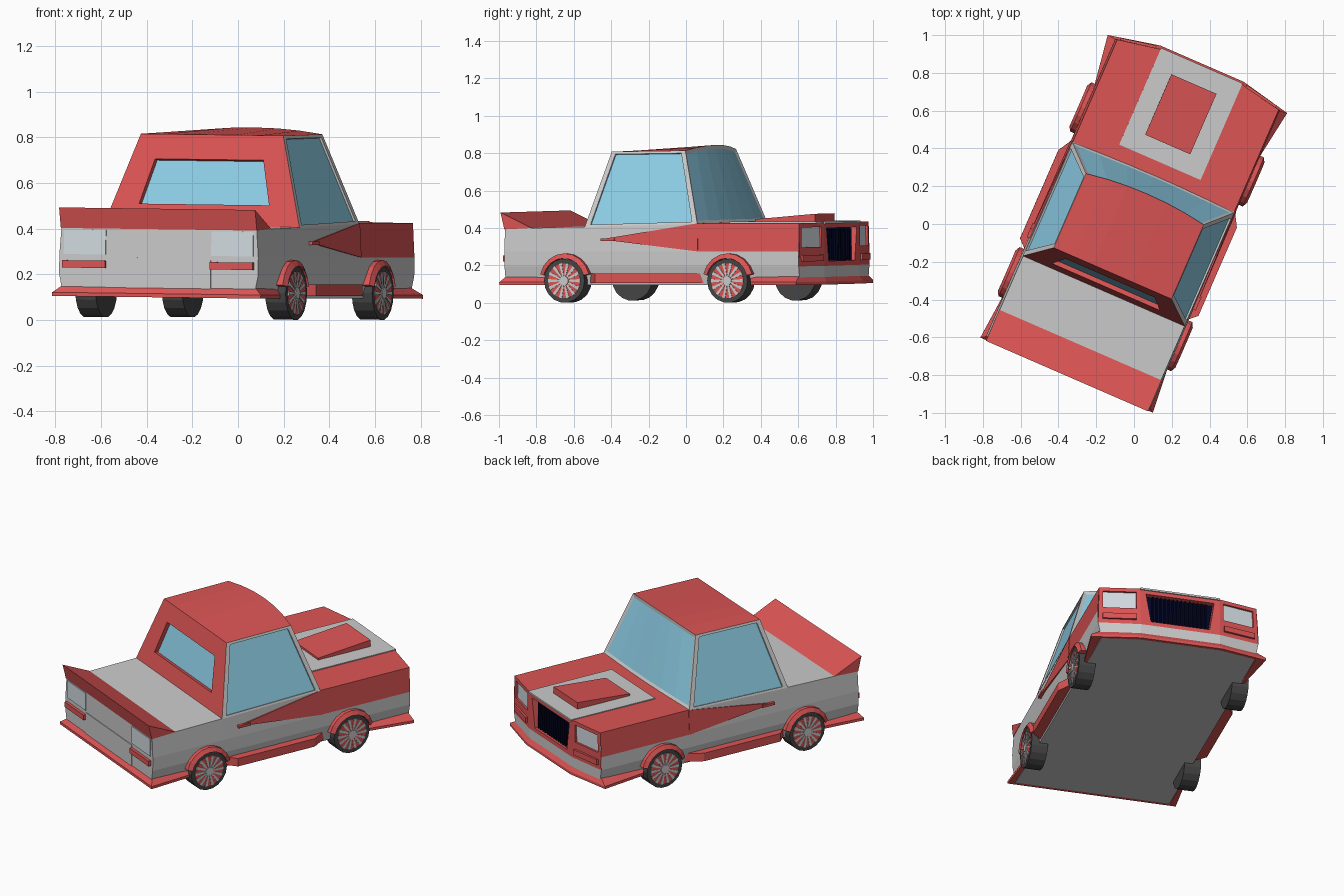
import bpy, bmesh
from math import radians, pi, sin, cos
from mathutils import Matrix, Vector

if "Cube" in bpy.data.objects:
    bpy.data.objects.remove(bpy.data.objects["Cube"])

# The car is modelled facing +Y, then turned and rolled slightly
PLACE = (Matrix.Translation((-0.009, 0.004, 0)) @ Matrix.Rotation(radians(-23.5), 4, 'Z')
         @ Matrix.Rotation(radians(0.7), 4, 'Y'))
COLORS = {'grey': (.55, .55, .55), 'red': (.72, .09, .09), 'glass': (.27, .62, .8),
          'lamp': (.65, .72, .76), 'navy': (.001, .002, .02), 'tyre': (.06, .06, .06)}
MATS = {}
for key, rgb in COLORS.items():
    MATS[key] = bpy.data.materials.new(key)
    MATS[key].diffuse_color = (*rgb, 1)
KEYS = list(COLORS)


def build(name, verts, faces, cols, solid=False):
    """Mesh object; cols is one colour key or one per face."""
    me = bpy.data.meshes.new(name)
    me.from_pydata([tuple(v) for v in verts], [], faces)
    used = [cols] if isinstance(cols, str) else sorted(set(cols))
    for k in used:
        me.materials.append(MATS[k])
    if not isinstance(cols, str):
        for p, k in zip(me.polygons, cols):
            p.material_index = used.index(k)
    if solid:
        bm = bmesh.new()
        bm.from_mesh(me)
        bmesh.ops.recalc_face_normals(bm, faces=bm.faces)
        bm.to_mesh(me)
        bm.free()
    ob = bpy.data.objects.new(name, me)
    bpy.context.collection.objects.link(ob)
    ob.matrix_world = PLACE
    return ob


def prism(name, pts, axis, lo, hi, col):
    """Extrude a 2D outline along an axis (remaining axes in xyz order)."""
    def at(p, h):
        p = list(p)
        p.insert('xyz'.index(axis), h)
        return p
    n = len(pts)
    verts = [at(p, lo) for p in pts] + [at(p, hi) for p in pts]
    faces = [list(range(n)), list(range(n, 2 * n))]
    faces += [[i, (i + 1) % n, n + (i + 1) % n, n + i] for i in range(n)]
    return build(name, verts, faces, col, True)


def box(name, x, y, z, col):
    return prism(name, [(x[0], y[0]), (x[1], y[0]), (x[1], y[1]), (x[0], y[1])], 'z', *z, col)


def panel(name, outer, inner, depth, frame, fill):
    """Framed opening in a quad (bl, br, tr, tl); inner corners are fractions."""
    bl, br, tr, tl = [Vector(p) for p in outer]
    nrm = (br - bl).cross(tl - bl).normalized()
    hole = [bl.lerp(br, s).lerp(tl.lerp(tr, s), t) for s, t in inner]
    verts = [bl, br, tr, tl] + hole + [p - nrm * depth for p in hole]
    faces = [[k + i, k + (i + 1) % 4, k + 4 + (i + 1) % 4, k + 4 + i] for k in (0, 4) for i in range(4)]
    return build(name, verts, faces + [[8, 9, 10, 11]], [frame] * 8 + [fill])


# Lower body: outline repeated at four heights
LEVELS = [(.10, .455), (.20, .475), (.28, .475), (None, .466)]
V = [-.855, -.39, .27, .86]
TOP = dict(zip(V, (.402, .412, .43, .43)))


def ring(z, w):
    pts = [(w, v) for v in V] + [(.235, .905), (-.235, .905)] + [(-w, v) for v in V[::-1]]
    return [Vector((x, y, TOP.get(y, .432) if z is None else z)) for x, y in pts]


rings = [ring(*l) for l in LEVELS]
faces, cols = [list(range(10))[::-1]], ['grey']
for k in range(3):
    for i in range(10):
        if k and i in (3, 4, 5):
            continue
        j = (i + 1) % 10
        faces.append([k * 10 + i, k * 10 + j, k * 10 + 10 + j, k * 10 + 10 + i])
        cols.append('red' if k == 2 and i in (2, 6) else 'grey')
for cap, c in (((0, 1, 8, 9), 'grey'), ((1, 2, 7, 8), 'grey'), ((2, 3, 4, 5, 6, 7), 'red')):
    faces.append([30 + i for i in cap])
    cols.append(c)
build('body', [p for r in rings for p in r], faces, cols)

# Front fascia: headlamps and grille
for i, name, x0, x1 in ((3, 'headlamp_right', .1, .9), (4, 'grille', 0, 0), (5, 'headlamp_left', .1, .9)):
    quad = [rings[1][i], rings[1][i + 1], rings[3][i + 1], rings[3][i]]
    if i == 4:
        panel(name, quad, [(.13, .11), (.87, .11), (.93, .87), (.07, .87)], .035, 'red', 'navy')
    else:
        panel(name, quad, [(x0, .44), (x1, .44), (x1, .9), (x0, .9)], .012, 'red', 'lamp')
for i in range(14):
    x = -.156 + i * .024
    box('grille_slat', (x - .004, x + .004), (.868, .893), (.227, .395), 'navy')

# Hood stripe and scoop
box('hood_stripe', (-.235, .235), (.354, .912), (.425, .436), 'grey')
prism('hood_scoop', [(.457, .43), (.806, .43), (.806, .477), (.457, .448)], 'x', -.13, .13, 'red')

# Rear spoiler and trunk panel
prism('spoiler', [(-.70, .405), (-.88, .488), (-.858, .398)], 'x', -.468, .468, 'red')
box('trunk_panel', (-.25, .25), (-.859, -.85), (.14, .272), 'grey')


# Bumper lips
def lip(name, inner, outer):
    verts, n = [], len(inner)
    for a, b in zip(inner, outer):
        verts += [(*a, .148), (*b, .116), (*b, .10), (*a, .10)]
    faces = [[0, 1, 2, 3], [4 * n - 4 + k for k in range(4)]]
    faces += [[4 * i + k, 4 * i + (k + 1) % 4, 4 * i + 4 + (k + 1) % 4, 4 * i + 4 + k]
              for i in range(n - 1) for k in range(4)]
    build(name, verts, faces, 'red', True)


def both(pts):
    return pts + [(-x, y) for x, y in pts[::-1]]


lip('front_lip', both([(.455, .57), (.46, .855), (.235, .90)]), both([(.475, .58), (.518, .862), (.24, .922)]))
lip('rear_lip', both([(.455, -.60), (.46, -.85)]), both([(.475, -.61), (.498, -.876)]))

# Cabin: bowed windshield strip and roof strip
N = 6
S = [1 - 2 * i / N for i in range(N + 1)]
low = [Vector((.468 * s, .267 + .012 * (1 - s * s), .428)) for s in S]
high = [Vector((.34 * s, .144 + .03 * (1 - s * s), .818 + .026 * (1 - s * s))) for s in S]
back = [Vector((.34 * s, -.285, .812)) for s in S]
strip = [[i, i + 1, N + 2 + i, N + 1 + i] for i in range(N)]
build('roof', high + back, strip, 'red')
shield = build('windshield', low + high, strip, 'grey')
shield.data.materials.append(MATS['glass'])
bm = bmesh.new()
bm.from_mesh(shield.data)
glass = bm.faces[:]
bmesh.ops.inset_region(bm, faces=glass, thickness=.02, depth=-.006, use_boundary=True, use_even_offset=True)
for f in glass:
    f.material_index = 1
bm.to_mesh(shield.data)
bm.free()

# Rear window panel
panel('rear_window', [(-.468, -.39, .41), (.468, -.39, .41), back[0], back[-1]],
      [(.145, .24), (.855, .24), (.845, .73), (.155, .73)], .025, 'red', 'glass')

for s, side in ((1, 'right'), (-1, 'left')):
    def m(x, y, z):
        return Vector((x * s, y, z))
    # Door window
    quad = [m(.468, -.39, .41), m(.468, .267, .428), m(.34, .144, .818), m(.34, -.285, .812)]
    if s < 0:
        quad = [quad[1], quad[0], quad[3], quad[2]]
    panel('side_window_' + side, quad, [(.045, .03), (.955, .03), (.94, .965), (.06, .965)], .01, 'grey', 'glass')
    # Red dart tapering back along the door
    dart = [m(.482, -.29, .345), m(.478, .272, .28), m(.469, .272, .431),
            m(.45, -.27, .345), m(.45, .272, .28), m(.45, .272, .425)]
    build('door_dart_' + side, dart, [[0, 1, 2], [3, 4, 5], [0, 1, 4, 3], [1, 2, 5, 4], [2, 0, 3, 5]], 'red', True)
    box('dart_tip_' + side, sorted((.46 * s, .488 * s)), (-.29, -.21), (.335, .35), 'red')
    # Side skirt
    prism('side_skirt_' + side, [(.45 * s, -.37), (.515 * s, -.31), (.515 * s, .2), (.45 * s, .31)],
          'z', .112, .162, 'red')
    # Tail lamps and marker bars
    box('tail_lamp_' + side, sorted((.252 * s, .452 * s)), (-.86, -.84), (.284, .392), 'lamp')
    box('rear_marker_' + side, sorted((.25 * s, .455 * s)), (-.872, -.84), (.225, .257), 'red')
    prism('front_marker_' + side, [(.45 * s, .85), (.45 * s, .876), (.26 * s, .914), (.26 * s, .88)],
          'z', .226, .26, 'red')
    # Wheels and arches
    for vc, end in ((.456, 'front'), (-.495, 'rear')):
        tag = end + '_' + side

        def arc(r, n, a0=0.0, a1=2 * pi, closed=True):
            d = n if closed else n - 1
            return [(vc + r * cos(a0 + (a1 - a0) * i / d), .124 + r * sin(a0 + (a1 - a0) * i / d)) for i in range(n)]
        prism('tyre_' + tag, arc(.118, 18), 'x', .405 * s, .502 * s, 'tyre')
        prism('rim_' + tag, arc(.094, 18), 'x', .45 * s, .504 * s, 'red')
        prism('hub_' + tag, arc(.026, 12), 'x', .45 * s, .510 * s, 'grey')
        for i in range(14):
            a = 2 * pi * i / 14
            spoke = [(vc + r * cos(a) - t * sin(a), .124 + r * sin(a) + t * cos(a))
                     for r, t in ((.02, -.004), (.094, -.009), (.094, .009), (.02, .004))]
            prism('spoke_' + tag, spoke, 'x', .48 * s, .507 * s, 'grey')
        outer = arc(.146, 9, radians(14), radians(166), False)
        inner = arc(.12, 9, radians(14), radians(166), False)
        verts = []
        for o, n in zip(outer, inner):
            verts += [(.44 * s, *o), (.498 * s, *o), (.512 * s, *n), (.44 * s, *n)]
        fs = [[0, 1, 2, 3], [32, 33, 34, 35]]
        fs += [[4 * i + k, 4 * i + (k + 1) % 4, 4 * i + 4 + (k + 1) % 4, 4 * i + 4 + k]
               for i in range(8) for k in range(4)]
        build('wheel_arch_' + tag, verts, fs, 'red', True)

for m in bpy.data.materials:
    if m.users and not m.is_grease_pencil:
        m.use_nodes = True
        m.node_tree.nodes["Principled BSDF"].inputs["Base Color"].default_value = m.diffuse_color
